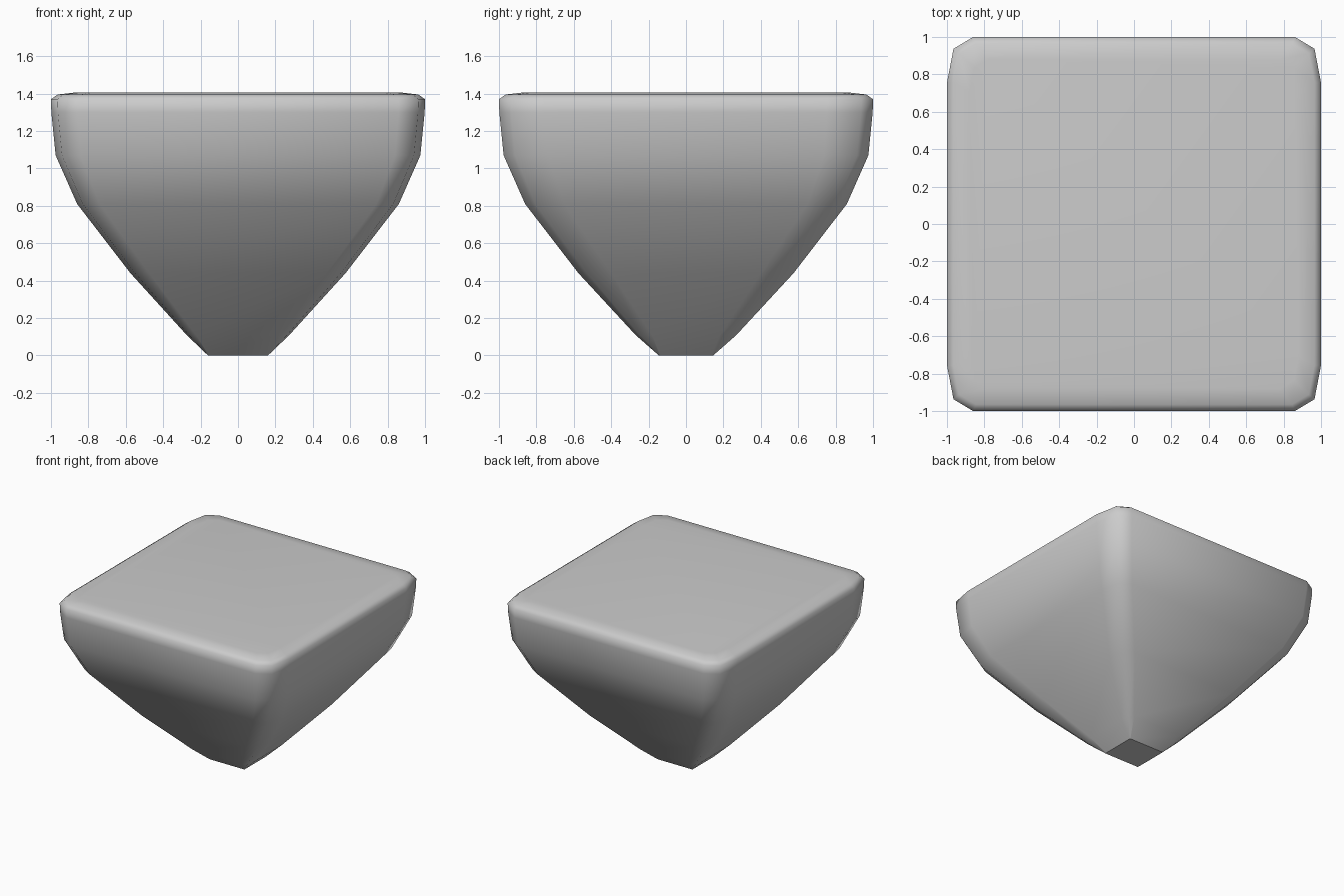
import bpy, bmesh

if "Cube" in bpy.data.objects:
    bpy.data.objects.remove(bpy.data.objects["Cube"])

# Profile stations: z, half width x, half width y, corner cut
STATIONS = [
    (0.00, 0.16, 0.145, 0.005),
    (0.11, 0.275, 0.27, 0.05),
    (0.44, 0.575, 0.575, 0.10),
    (0.81, 0.86, 0.86, 0.12),
    (1.07, 0.975, 0.975, 0.135),
    (1.30, 0.998, 0.998, 0.14),
    (1.37, 1.00, 1.00, 0.14),
    (1.395, 0.965, 0.965, 0.12),
    (1.405, 0.88, 0.88, 0.10),
]


def ring(z, hx, hy, c):
    """Square section with two-facet corners, counter-clockwise."""
    corner = [(hx, hy - 1.75 * c), (hx - 0.25 * c, hy - 0.45 * c), (hx - c, hy)]
    points = []
    for sx, sy in ((1, 1), (-1, 1), (-1, -1), (1, -1)):
        order = corner if sx * sy > 0 else corner[::-1]
        points += [(sx * x, sy * y, z) for x, y in order]
    return points


# Tapered rounded body, lofted through the stations
bm = bmesh.new()
rings = [[bm.verts.new(p) for p in ring(*s)] for s in STATIONS]
for lower, upper in zip(rings, rings[1:]):
    n = len(lower)
    for i in range(n):
        j = (i + 1) % n
        bm.faces.new((lower[i], lower[j], upper[j], upper[i]))
top = bm.faces.new(rings[-1])
base = bm.faces.new(rings[0][::-1])

# Smooth sides and top, crisp flat base
for f in bm.faces:
    f.smooth = f is not base
for e in base.edges:
    e.smooth = False

mesh = bpy.data.meshes.new("tapered_block")
bm.to_mesh(mesh)
bm.free()
block = bpy.data.objects.new("tapered_block", mesh)
bpy.context.collection.objects.link(block)
